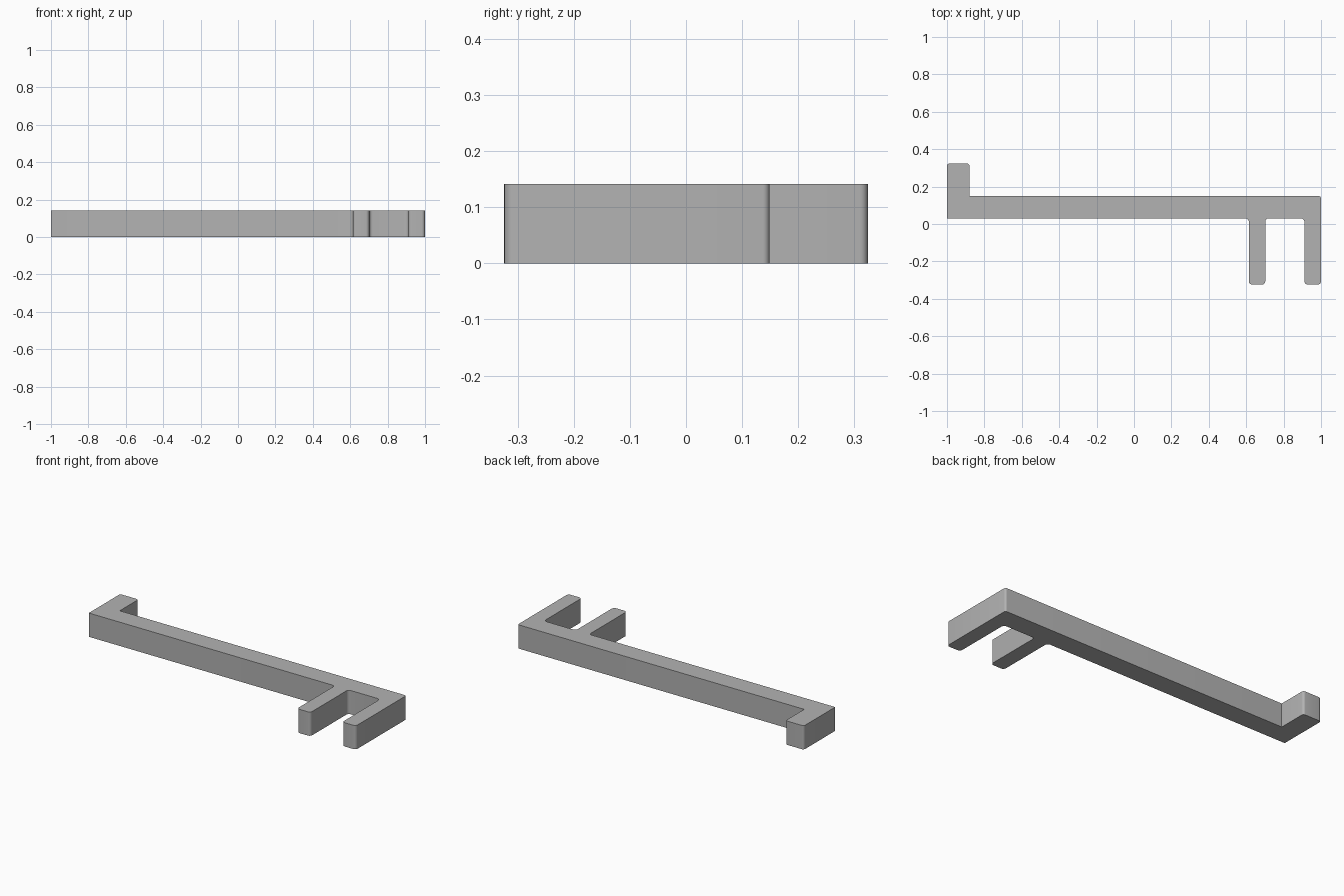
import bpy
import math
from mathutils import Vector

if "Cube" in bpy.data.objects:
    bpy.data.objects.remove(bpy.data.objects["Cube"], do_unlink=True)

HEIGHT = 0.141
END = 0.324          # half of the depth
FRONT, BACK = 0.03, 0.149   # faces of the long bar
SEGMENTS = 6

# Plan outline, counter-clockwise: x, y, corner radius
outline = [
    (-1, FRONT, 0),
    (0.614, FRONT, 0.018), (0.614, -END, 0.018),      # inner prong
    (0.702, -END, 0.018), (0.702, FRONT, 0.018),
    (0.911, FRONT, 0.018), (0.911, -END, 0.018),      # outer prong
    (1, -END, 0.018), (1, BACK, 0.012),
    (-0.88, BACK, 0), (-0.88, END, 0.014),            # end hook
    (-1, END, 0.014),
]


def rounded(corners):
    """Replace each corner that has a radius by an arc."""
    points = []
    for i, (x, y, r) in enumerate(corners):
        p = Vector((x, y))
        if r == 0:
            points.append(p)
            continue
        a = (Vector(corners[i - 1][:2]) - p).normalized()
        b = (Vector(corners[(i + 1) % len(corners)][:2]) - p).normalized()
        centre = p + (a + b) * r
        for k in range(SEGMENTS + 1):
            t = math.pi / 2 * k / SEGMENTS
            points.append(centre - b * r * math.cos(t) - a * r * math.sin(t))
    return points


# Extruded bracket
plan = rounded(outline)
n = len(plan)
verts = [(p.x, p.y, z) for z in (0, HEIGHT) for p in plan]
faces = [tuple(reversed(range(n))), tuple(range(n, 2 * n))]
faces += [(i, (i + 1) % n, (i + 1) % n + n, i + n) for i in range(n)]
mesh = bpy.data.meshes.new("hook_bracket")
mesh.from_pydata(verts, [], faces)
mesh.update()
bracket = bpy.data.objects.new("hook_bracket", mesh)
bpy.context.collection.objects.link(bracket)

# Plain grey
grey = bpy.data.materials.new("plain_grey")
grey.use_nodes = True
colour = (0.45, 0.45, 0.45, 1)
grey.diffuse_color = colour
grey.node_tree.nodes["Principled BSDF"].inputs["Base Color"].default_value = colour
mesh.materials.append(grey)

# Smooth rounded corners, sharp edges
bpy.ops.object.select_all(action="DESELECT")
bracket.select_set(True)
bpy.context.view_layer.objects.active = bracket
bpy.ops.object.shade_smooth_by_angle(angle=math.radians(30))
